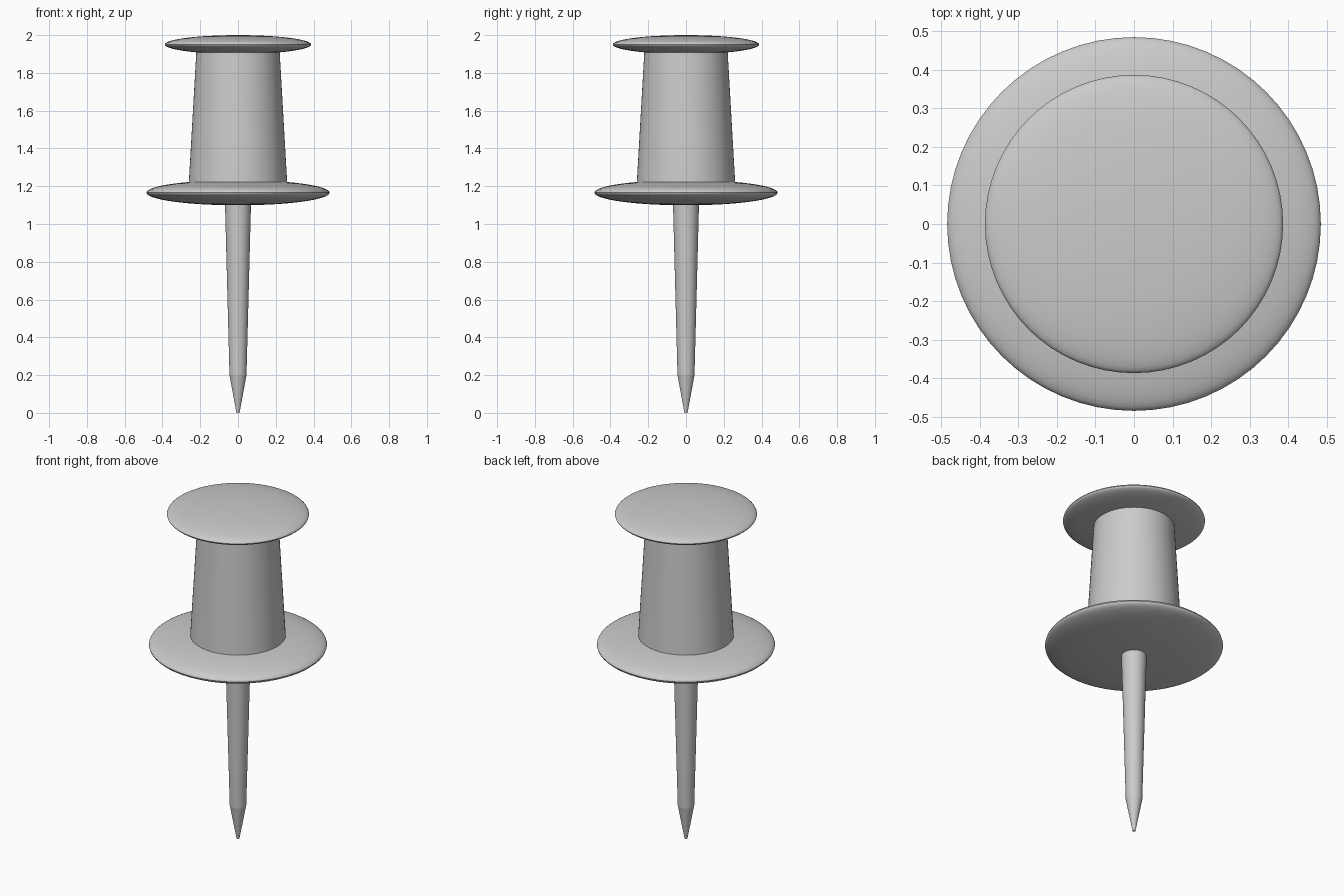
import bpy
import math

cube = bpy.data.objects.get("Cube")
if cube:
    bpy.data.objects.remove(cube, do_unlink=True)

grey = bpy.data.materials.new("plain_grey")
grey.use_nodes = True
colour = (0.6, 0.6, 0.6, 1)
grey.diffuse_color = colour
grey.node_tree.nodes["Principled BSDF"].inputs["Base Color"].default_value = colour


def finish(name):
    obj = bpy.context.object
    obj.name = name
    obj.data.materials.append(grey)
    bpy.ops.object.shade_smooth_by_angle(angle=math.radians(35))


def disc(name, radius, half_height, z):
    """Rounded disc made from a flattened sphere."""
    bpy.ops.mesh.primitive_uv_sphere_add(segments=64, ring_count=32, location=(0, 0, z))
    bpy.context.object.scale = (radius, radius, half_height)
    bpy.ops.object.transform_apply(location=False, rotation=False, scale=True)
    finish(name)


def taper(name, low_radius, high_radius, low_z, high_z):
    """Tapered round section between two heights."""
    bpy.ops.mesh.primitive_cone_add(
        vertices=64, radius1=low_radius, radius2=high_radius,
        depth=high_z - low_z, location=(0, 0, (low_z + high_z) / 2))
    finish(name)


# Handle
disc("top_cap", 0.387, 0.05, 1.95)
taper("grip", 0.262, 0.219, 1.19, 1.94)
disc("collar", 0.485, 0.067, 1.166)

# Pin
taper("pin_shaft", 0.045, 0.07, 0.2, 1.15)
taper("pin_point", 0.008, 0.045, 0, 0.2)
